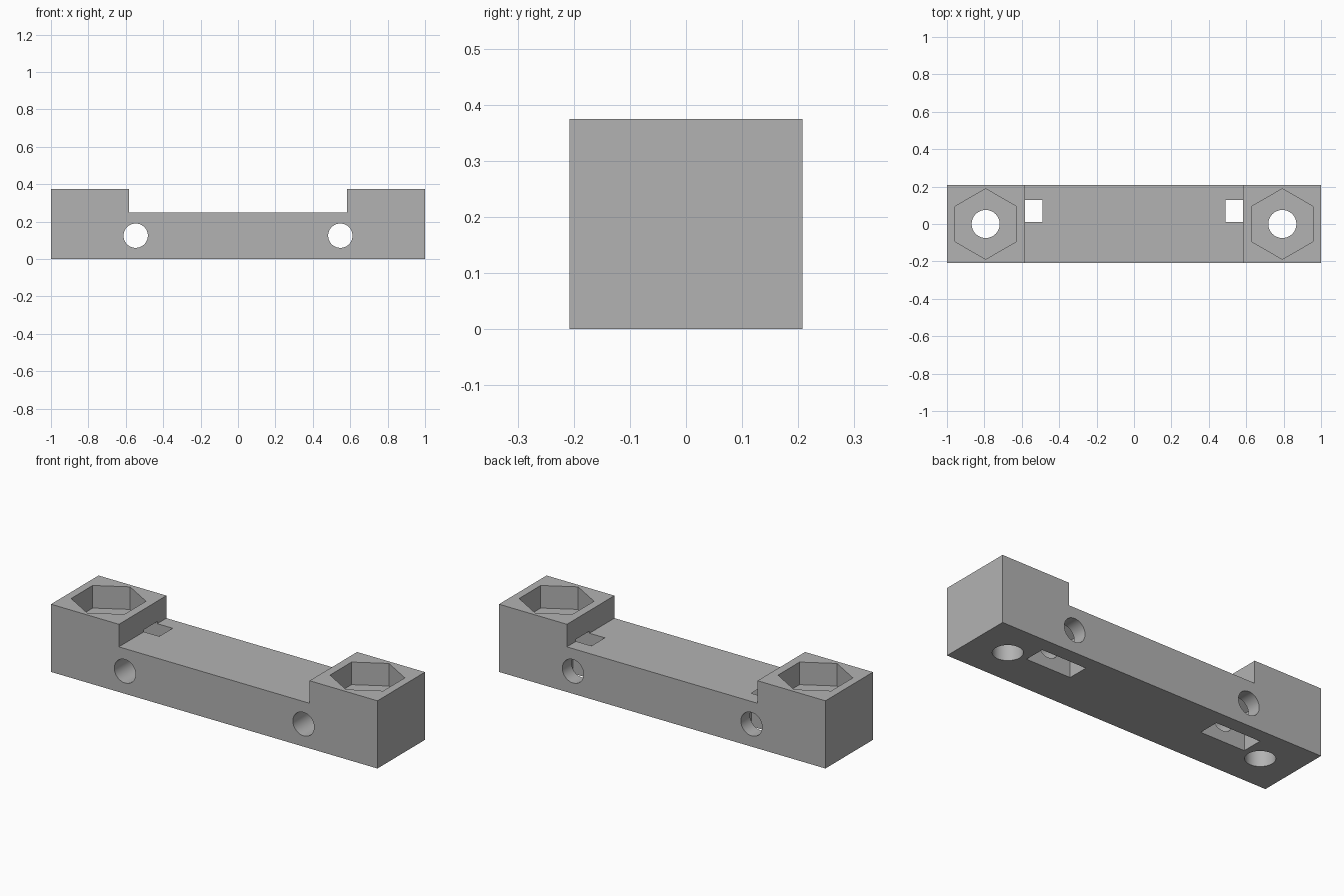
import bpy, bmesh, math
from mathutils import Matrix

old = bpy.data.objects.get("Cube")
if old:
    bpy.data.objects.remove(old, do_unlink=True)

grey = bpy.data.materials.new("plain grey")
grey.use_nodes = True
colour = (0.45, 0.45, 0.45, 1)
grey.diffuse_color = colour
grey.node_tree.nodes["Principled BSDF"].inputs["Base Color"].default_value = colour


def add_object(name, bm):
    bmesh.ops.recalc_face_normals(bm, faces=bm.faces)
    mesh = bpy.data.meshes.new(name)
    bm.to_mesh(mesh)
    bm.free()
    mesh.materials.append(grey)
    obj = bpy.data.objects.new(name, mesh)
    bpy.context.scene.collection.objects.link(obj)
    return obj


def extrude_xz(name, points, y0, y1):
    """Prism with an x-z profile running from y0 to y1."""
    bm = bmesh.new()
    face = bm.faces.new([bm.verts.new((x, y0, z)) for x, z in points])
    new = bmesh.ops.extrude_face_region(bm, geom=[face])["geom"]
    verts = [v for v in new if isinstance(v, bmesh.types.BMVert)]
    bmesh.ops.translate(bm, verts=verts, vec=(0, y1 - y0, 0))
    return add_object(name, bm)


def prism(name, sides, radius, depth, centre, axis="Z"):
    """Regular prism; six sides about Z point along y."""
    bm = bmesh.new()
    turn = Matrix.Rotation(math.pi / 2, 4, "X") if axis == "Y" else Matrix()
    bmesh.ops.create_cone(bm, cap_ends=True, segments=sides, radius1=radius,
                          radius2=radius, depth=depth,
                          matrix=Matrix.Translation(centre) @ turn)
    return add_object(name, bm)


# Bracket body: a bar with a raised block at each end
half_y, low, high, step = 0.208, 0.25, 0.375, 0.584
body = extrude_xz("bracket_body",
                  [(-1, 0), (1, 0), (1, high), (step, high), (step, low),
                   (-step, low), (-step, high), (-1, high)], -half_y, half_y)

# Cutters, the same at both ends
bolt_x, pin_x, pin_z = 0.793, 0.547, 0.125
nut_r = 0.158
nut_w = nut_r * math.cos(math.pi / 6)
cutters = []
for side, s in (("right", -1), ("left", 1)):
    # Vertical bolt hole with a hexagonal pocket on top
    cutters.append(prism(side + "_bolt_hole", 64, 0.075, 1, (s * bolt_x, 0, 0.2)))
    cutters.append(prism(side + "_hex_pocket", 6, 0.1885, 0.25,
                         (s * bolt_x, 0, high)))
    # Nut slot, open below and pointed above
    c = s * pin_x
    cutters.append(extrude_xz(side + "_nut_slot",
                              [(c - nut_w, -0.1), (c + nut_w, -0.1),
                               (c + nut_w, pin_z + nut_r / 2), (c, pin_z + nut_r),
                               (c - nut_w, pin_z + nut_r / 2)], 0.0105, 0.128))
    # Cross hole from front to back
    cutters.append(prism(side + "_cross_hole", 64, 0.065, 1, (c, 0, pin_z), "Y"))

bpy.ops.object.select_all(action="DESELECT")
body.select_set(True)
bpy.context.view_layer.objects.active = body
for cutter in cutters:
    cutter.hide_render = True
    mod = body.modifiers.new(cutter.name, "BOOLEAN")
    mod.operation = "DIFFERENCE"
    mod.solver = "EXACT"
    mod.object = cutter
    bpy.ops.object.modifier_apply(modifier=mod.name)
    bpy.data.objects.remove(cutter, do_unlink=True)

bpy.ops.object.shade_smooth_by_angle(angle=math.radians(30))
